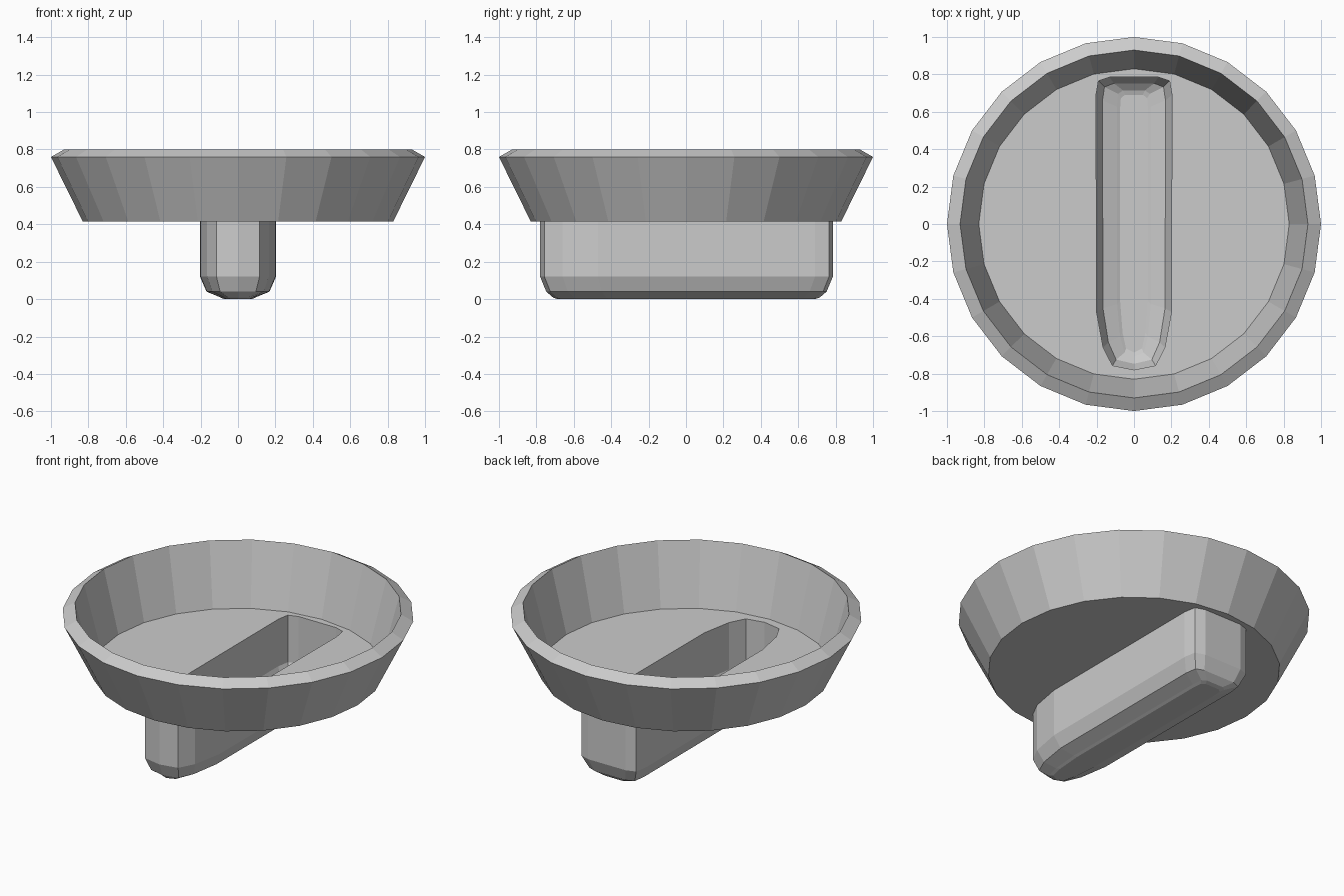
import bpy, bmesh, math

if "Cube" in bpy.data.objects:
    bpy.data.objects.remove(bpy.data.objects["Cube"])

grey = bpy.data.materials.new("plain_grey")
grey.diffuse_color = (0.6, 0.6, 0.6, 1)
grey.use_nodes = True
grey.node_tree.nodes["Principled BSDF"].inputs["Base Color"].default_value = grey.diffuse_color

SIDES = 24
FLOOR_Z = 0.415


def ring(bm, points, z):
    return [bm.verts.new((x, y, z)) for x, y in points]


def bridge(bm, a, b):
    n = len(a)
    for i in range(n):
        j = (i + 1) % n
        bm.faces.new((a[i], a[j], b[j], b[i]))


def circle(r):
    return [(r * math.cos(i * math.tau / SIDES), r * math.sin(i * math.tau / SIDES))
            for i in range(SIDES)]


def finish(bm, name):
    mesh = bpy.data.meshes.new(name)
    bm.to_mesh(mesh)
    bm.free()
    mesh.materials.append(grey)
    obj = bpy.data.objects.new(name, mesh)
    bpy.context.collection.objects.link(obj)
    return obj


# Outline of the long trough, right half from back to front, then mirrored
half = [(0.13, 0.785), (0.19, 0.765), (0.203, 0.69), (0.2, -0.47),
        (0.165, -0.66), (0.115, -0.757)]
outline = half + [(0, -0.78)] + [(-x, y) for x, y in reversed(half)]
outline.reverse()  # counter-clockwise

# Dish wall: outer side, sloped rim, inner side
bm = bmesh.new()
profile = [(0.83, FLOOR_Z), (1.0, 0.76), (0.93, 0.8), (0.83, FLOOR_Z)]
rings = [ring(bm, circle(r), z) for r, z in profile]
for lower, upper in zip(rings, rings[1:]):
    bridge(bm, lower, upper)
finish(bm, "dish_wall")

# Dish floor: thin disc with the trough opening cut out
bm = bmesh.new()
edges = []
for pts in (circle(0.83), outline):
    vs = ring(bm, pts, FLOOR_Z)
    edges += [bm.edges.new((vs[i], vs[(i + 1) % len(vs)])) for i in range(len(vs))]
bmesh.ops.triangle_fill(bm, edges=edges, use_beauty=True, normal=(0, 0, 1))
bmesh.ops.dissolve_limit(bm, angle_limit=0.01, verts=bm.verts[:], edges=bm.edges[:])
finish(bm, "dish_floor")

# Hollow trough hanging below the floor, rounded towards its base
bm = bmesh.new()
layers = [(0.0, 0.37, 0.88), (0.008, 0.45, 0.91), (0.04, 0.83, 0.958),
          (0.12, 1, 1), (FLOOR_Z, 1, 1)]
rings = [ring(bm, [(x * sx, y * sy) for x, y in outline], z) for z, sx, sy in layers]
for lower, upper in zip(rings, rings[1:]):
    bridge(bm, lower, upper)
bm.faces.new(list(reversed(rings[0])))
finish(bm, "trough")
